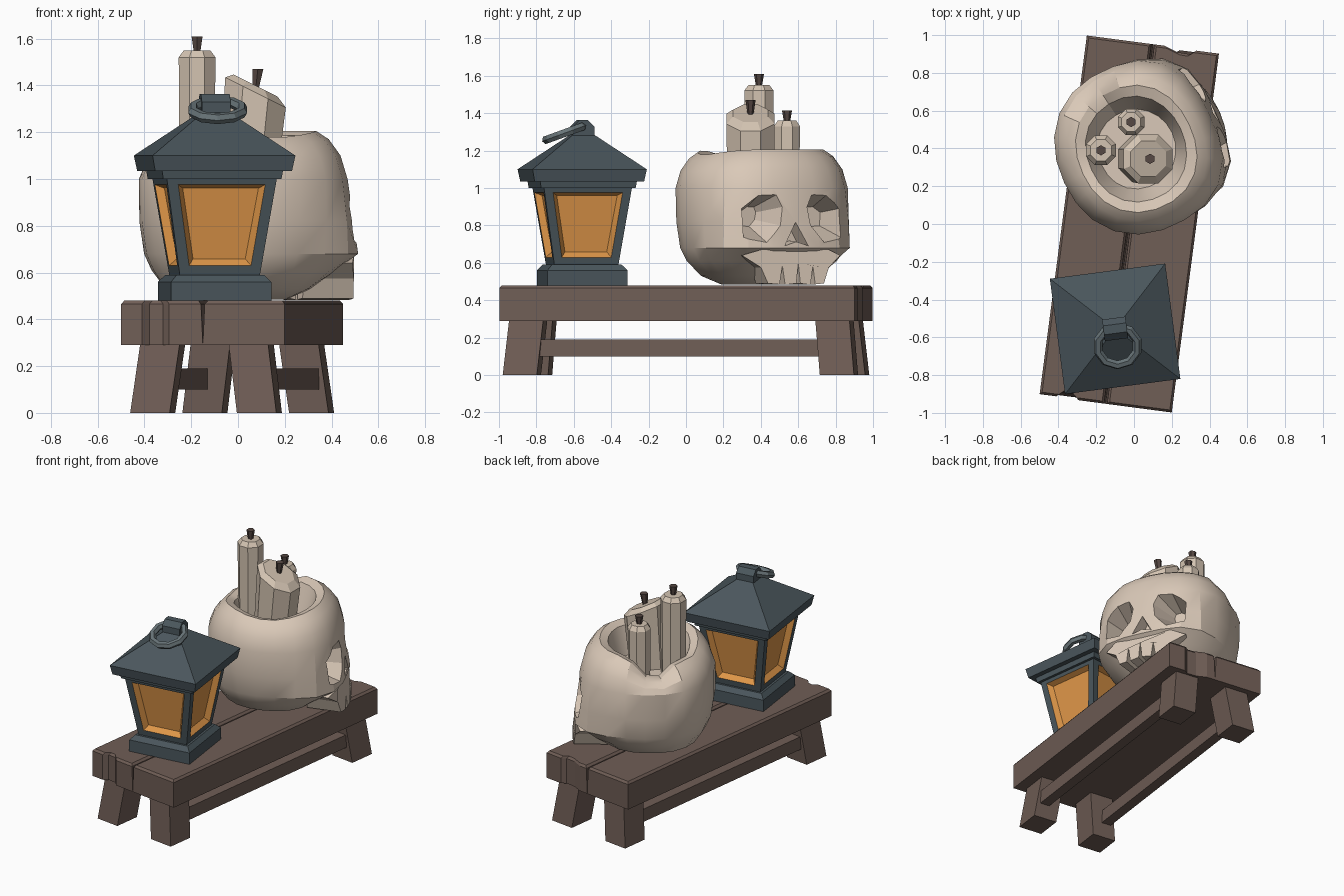
import bpy, bmesh, math
from mathutils import Matrix, Vector

cube = bpy.data.objects.get("Cube")
if cube:
    bpy.data.objects.remove(cube, do_unlink=True)


def material(name, rgb):
    lin = [((c / 255 + 0.055) / 1.055) ** 2.4 for c in rgb] + [1]
    m = bpy.data.materials.new(name)
    m.diffuse_color = lin
    m.use_nodes = True
    m.node_tree.nodes["Principled BSDF"].inputs["Base Color"].default_value = lin
    return m


WOOD = material("brown wood", (112, 94, 86))
METAL = material("dark blue grey metal", (74, 86, 92))
RING = material("grey ring metal", (104, 116, 120))
GLASS = material("amber glass", (222, 150, 72))
BONE = material("bone", (218, 201, 184))
WAX = material("candle wax", (212, 196, 178))
WICK = material("wick", (86, 72, 67))


def placed(x, y, degrees):
    return Matrix.Translation((x, y, 0)) @ Matrix.Rotation(math.radians(degrees), 4, 'Z')


BENCH = placed(-0.025, 0, -7.5)
LANTERN = placed(-0.10, -0.555, 7.5)
SKULL = placed(0.02, 0.40, 25)


def finish(name, bm, mats, matrix=Matrix()):
    bmesh.ops.recalc_face_normals(bm, faces=bm.faces)
    bm.transform(matrix)
    me = bpy.data.meshes.new(name)
    bm.to_mesh(me)
    bm.free()
    for m in mats:
        me.materials.append(m)
    ob = bpy.data.objects.new(name, me)
    bpy.context.scene.collection.objects.link(ob)
    return ob


def loft_mesh(rings):
    """Skin a list of equal-length point rings and cap both ends."""
    bm = bmesh.new()
    vs = [[bm.verts.new(p) for p in r] for r in rings]
    n = len(rings[0])
    for a, b in zip(vs, vs[1:]):
        for i in range(n):
            j = (i + 1) % n
            bm.faces.new((a[i], a[j], b[j], b[i]))
    bm.faces.new(vs[0][::-1])
    bm.faces.new(vs[-1])
    return bm


def loft(name, rings, mat, matrix=Matrix()):
    return finish(name, loft_mesh(rings), [mat], matrix)


def rect(hx, hy, z, cx=0, cy=0):
    return [(cx + a * hx, cy + b * hy, z) for a, b in ((-1, -1), (1, -1), (1, 1), (-1, 1))]


def circle(r, z, n, cx=0, cy=0, slant=0):
    pts = []
    for i in range(n):
        a = (i + 0.5) * math.tau / n
        x, y = r * math.cos(a), r * math.sin(a)
        pts.append((cx + x, cy + y, z - slant * x))
    return pts


# Bench planks: notched outlines with a wedge-shaped crack between them
def plank(name, outline):
    cx = sum(p[0] for p in outline) / len(outline)
    cx = math.copysign(0.176, cx)
    side = math.copysign(1, cx)
    bottom = [(x, y, 0.29) for x, y in outline]
    upper = [(x + (side * 0.008 if x == 0 else 0), y, 0.465) for x, y in outline]
    top = [(x - math.copysign(0.012, x - cx), y - math.copysign(0.012, y), 0.48)
           for x, y, z in upper]
    loft(name, [bottom, upper, top], WOOD, BENCH)


plank("right_plank", [(0, -.96), (.353, -.96), (.353, .956), (.232, .956), (.202, .933),
                      (.133, .935), (.063, .96), (0, .96)])
plank("left_plank", [(0, .96), (-.353, .96), (-.353, -.955), (-.264, -.955), (-.235, -.93),
                     (-.175, -.932), (-.145, -.96), (0, -.96)])

# Splayed legs and the long rails between them
for sx, side in ((-1, "right"), (1, "left")):
    for sy, end in ((-1, "front"), (1, "back")):
        loft(f"{end}_{side}_leg", [rect(.085, .092, 0, sx * .23, sy * .855),
                                   rect(.085, .092, .30, sx * .19, sy * .825)], WOOD, BENCH)
    loft(side + "_rail", [rect(.035, .80, .10, sx * .24), rect(.035, .80, .19, sx * .24)], WOOD, BENCH)

# Lantern base, collar and roof
loft("lantern_base", [rect(h, h, z) for h, z in ((.216, .48), (.216, .56), (.188, .59))], METAL, LANTERN)
loft("lantern_collar", [rect(h, h, z) for h, z in ((.255, 1.0), (.262, 1.045))], METAL, LANTERN)
loft("lantern_roof", [rect(h, h, z) for h, z in ((.295, 1.035), (.308, 1.10), (.05, 1.29))], METAL, LANTERN)

# Lantern body: tapered box with recessed amber panes on the four sides
bm = loft_mesh([rect(.172, .172, .585), rect(.240, .240, 1.02)])
bmesh.ops.recalc_face_normals(bm, faces=bm.faces)
sides = [f for f in bm.faces if abs(f.normal.z) < 0.7]
bmesh.ops.inset_individual(bm, faces=sides, thickness=0.045, use_even_offset=True)
edge_faces = bmesh.ops.inset_individual(bm, faces=sides, thickness=0.032, depth=-0.035)["faces"]
for f in sides + edge_faces:
    f.material_index = 1
finish("lantern_body", bm, [METAL, GLASS], LANTERN)

# Hanger lug and loose ring
lug = [[(x, .062 * math.cos(a), 1.305 + .062 * math.sin(a))
        for a in [(i + .5) * math.tau / 8 for i in range(8)]] for x in (-.062, .062)]
loft("lantern_lug", lug, METAL, LANTERN)
bm = bmesh.new()
grid = []
for i in range(10):
    a = (i + .5) * math.tau / 10
    grid.append([bm.verts.new(((.108 + .024 * math.cos(b)) * math.cos(a),
                               (.108 + .024 * math.cos(b)) * math.sin(a),
                               .024 * math.sin(b))) for b in [k * math.tau / 6 for k in range(6)]])
for i in range(10):
    for k in range(6):
        p, q = grid[i], grid[(i + 1) % 10]
        bm.faces.new((p[k], q[k], q[(k + 1) % 6], p[(k + 1) % 6]))
finish("lantern_ring", bm, [RING], Matrix.Translation((-.087, -.645, 1.295))
       @ Matrix.Rotation(math.radians(20), 4, 'X'))

# Skull: stacked rings (height, front, back, half width, front squareness), then the bowl inside
LEVELS = [(.485, .18, .24, .20, 2.2), (.53, .27, .33, .31, 2.3), (.61, .37, .38, .39, 2.6),
          (.68, .455, .41, .425, 3.2), (.82, .44, .43, .445, 2.8), (1.0, .42, .43, .45, 2.5),
          (1.10, .395, .40, .425, 2.4), (1.17, .35, .36, .38, 2.3), (1.205, .30, .32, .335, 2.2),
          (1.185, .25, .27, .28, 2.1), (1.0, .20, .21, .21, 2.0)]
SEGMENTS = 22


def bump(a, centre, width):
    return max(0, 1 - abs((a - centre + 180) % 360 - 180) / width)


def skull_ring(z, front, back, half, power):
    pts = []
    for i in range(SEGMENTS):
        a = math.tau * i / SEGMENTS
        c, s = math.cos(a), math.sin(a)
        length, p = (front, power) if c > 0 else (back, 2.2)
        r = (abs(c / length) ** p + abs(s / half) ** p) ** (-1 / p)
        # broken rim, lowest towards the back
        d = math.degrees(a)
        drop = .17 * bump(d, 106, 30) + .07 * bump(d, 160, 60) + .03 * bump(d, 270, 50)
        pts.append((r * c, r * s, z - drop * max(0, z - 1.0) / .2))
    return pts


skull = loft("skull", [skull_ring(*lv) for lv in LEVELS], BONE, SKULL)


def cutter(name, shape, cx, cz, depths):
    """Tapered pocket cutter: shape is (side, height), depths are (forward, scale)."""
    rings = [[(f, cx + (s - cx) * k, cz + (z - cz) * k) for s, z in shape] for f, k in depths]
    return loft(name, rings, BONE, SKULL)


EYE = [(.07, .90), (.10, .97), (.20, .975), (.31, .90), (.30, .72), (.17, .71), (.09, .80)]
cutters = [cutter("eye_cutter", [(m * s, z) for s, z in EYE], m * .19, .85, ((.60, 1.5), (.24, .4)))
           for m in (-1, 1)]
cutters.append(cutter("nose_cutter", [(0, .835), (-.08, .685), (0, .71), (.08, .685)], 0, .73,
                      ((.55, 1.15), (.36, .6))))
for c in cutters:
    c.hide_render = True
    mod = skull.modifiers.new("pocket", 'BOOLEAN')
    mod.operation, mod.solver, mod.object = 'DIFFERENCE', 'EXACT', c
    bpy.context.view_layer.objects.active = skull
    bpy.ops.object.modifier_apply(modifier=mod.name)
    bpy.data.objects.remove(c, do_unlink=True)
bpy.ops.object.select_all(action='DESELECT')
skull.select_set(True)
bpy.context.view_layer.objects.active = skull
bpy.ops.object.shade_smooth_by_angle(angle=math.radians(24))

# Upper jaw with four teeth split by pointed gaps
HALF_JAW = [(.012, .49), (.075, .483), (.09, .585), (.105, .485), (.165, .49), (.20, .575), (.29, .64),
            (.20, .67)]
jaw = [(0, .60)] + HALF_JAW + [(-s, z) for s, z in reversed(HALF_JAW)]
loft("upper_jaw", [[(.475 - 1.1 * s * s, s, z) for s, z in jaw],
                   [(.22, s * .8, z) for s, z in jaw]], BONE, SKULL)


# Candles standing in the bowl, each with a flared wick
def candle(name, base, top, r, slant, wick):
    (bx, by), (tx, ty, tz) = base, top
    loft(name, [circle(r * .95, .98, 8, bx, by),
                circle(r, tz - .03, 8, tx, ty, slant),
                circle(r * .72, tz, 8, tx, ty, slant)], WAX)
    loft(name + "_wick", [circle(.014, tz - .02, 6, tx, ty),
                          circle(.027, tz + wick, 6, tx + slant * .02, ty)], WICK)


candle("tall_candle", (-.175, .39), (-.175, .39, 1.55), .085, 0, .06)
candle("short_candle", (-.015, .54), (-.015, .54, 1.36), .075, 0, .055)
candle("wide_candle", (.04, .345), (.075, .345, 1.40), .14, .5, .07)
